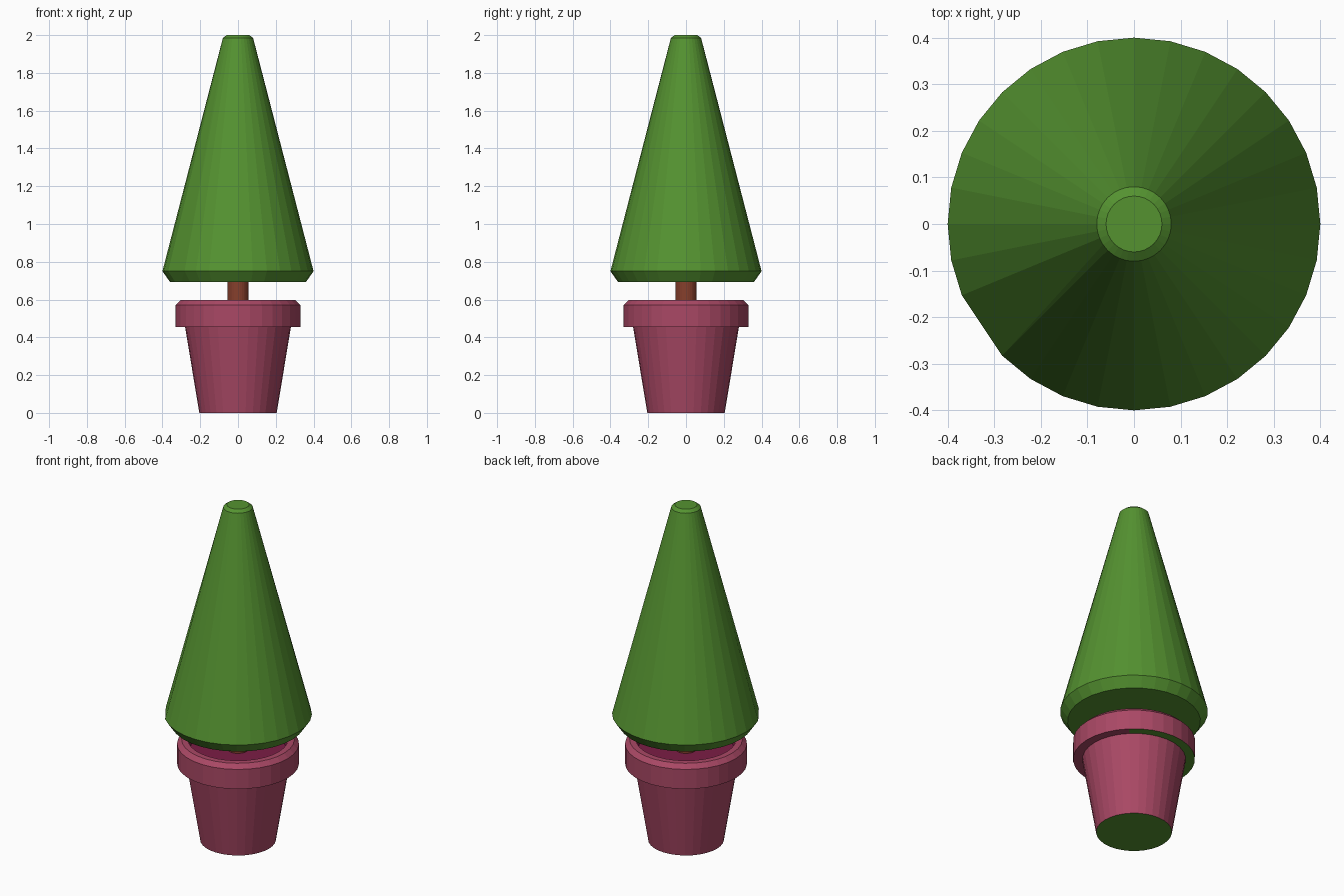
import bpy, bmesh
from math import cos, sin, pi, atan2, degrees

if "Cube" in bpy.data.objects:
    bpy.data.objects.remove(bpy.data.objects["Cube"])

SIDES = 32


def material(name, rgb):
    m = bpy.data.materials.new(name)
    m.diffuse_color = (*rgb, 1)
    m.use_nodes = True
    m.node_tree.nodes["Principled BSDF"].inputs["Base Color"].default_value = m.diffuse_color
    return m


GREEN = material("leaf_green", (0.09, 0.29, 0.03))
PINK = material("pot_pink", (0.40, 0.065, 0.13))
BROWN = material("bark_brown", (0.24, 0.05, 0.025))
SOIL = material("soil_maroon", (0.20, 0.012, 0.06))


def lathe(name, profile, mats, sides=SIDES):
    """Closed solid of revolution; profile runs from bottom to top as (radius, z)."""
    bm = bmesh.new()
    rings = [[bm.verts.new((r * cos(2 * pi * i / sides), r * sin(2 * pi * i / sides), z))
              for i in range(sides)] for r, z in profile]
    bm.faces.new(rings[0][::-1])
    bm.faces.new(rings[-1])
    for a, b in zip(rings, rings[1:]):
        for i in range(sides):
            j = (i + 1) % sides
            bm.faces.new((a[i], a[j], b[j], b[i]))
    mesh = bpy.data.meshes.new(name)
    bm.to_mesh(mesh)
    bm.free()
    for m in mats:
        mesh.materials.append(m)
    obj = bpy.data.objects.new(name, mesh)
    bpy.context.collection.objects.link(obj)
    return obj


# Pot with overhanging rim and sunken soil
pot = lathe("pot", [(0.205, 0), (0.28, 0.455), (0.33, 0.455), (0.33, 0.572),
                    (0.305, 0.597), (0.27, 0.597), (0.26, 0.54)], [PINK, GREEN, SOIL])
for p in pot.data.polygons:
    c = p.center
    if p.normal.z < -0.9:
        # green base, and green half of the rim underside
        if c.z < 0.1 or 45 < degrees(atan2(c.y, c.x)) % 360 < 225:
            p.material_index = 1
    elif c.z < 0.58 and p.normal.z > 0.9 or c.xy.length < 0.268 and 0.54 < c.z < 0.59:
        p.material_index = 2

# Trunk
lathe("trunk", [(0.056, 0.53), (0.056, 0.70)], [BROWN])

# Clipped cone of foliage
foliage = lathe("foliage", [(0.36, 0.693), (0.40, 0.75), (0.08, 1.985), (0.06, 2.0)], [GREEN])

# The widest ring has one collapsed corner at the front left
bm = bmesh.new()
bm.from_mesh(foliage.data)
bm.verts.ensure_lookup_table()
bmesh.ops.pointmerge(bm, verts=[bm.verts[SIDES + 19], bm.verts[SIDES + 20]],
                     merge_co=bm.verts[SIDES + 20].co.copy())
bm.to_mesh(foliage.data)
bm.free()
